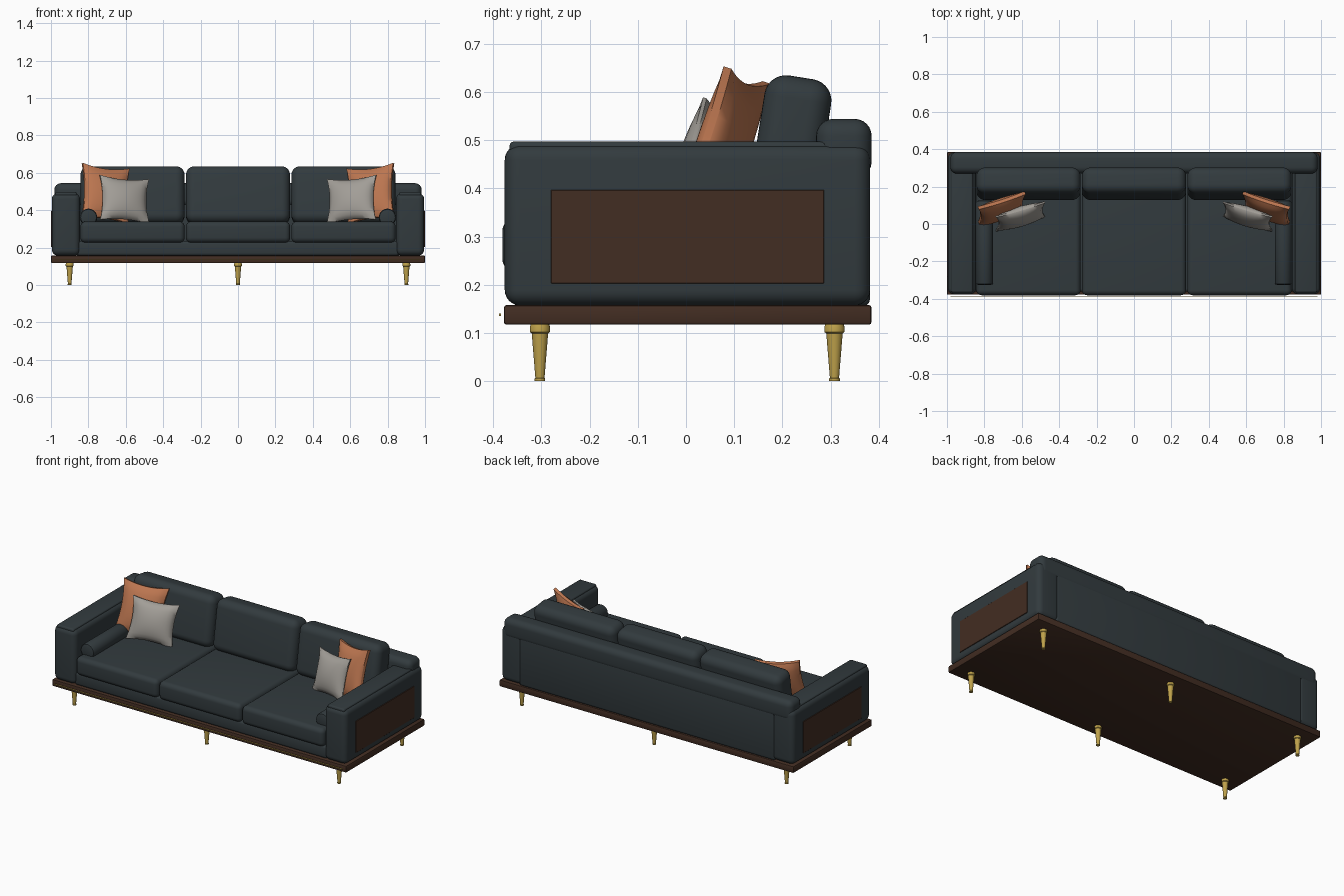
import bpy, bmesh, math
from mathutils import Matrix, Vector

if "Cube" in bpy.data.objects:
    bpy.data.objects.remove(bpy.data.objects["Cube"])


def material(name, rgb):
    m = bpy.data.materials.new(name)
    m.diffuse_color = (*rgb, 1)
    m.use_nodes = True
    m.node_tree.nodes["Principled BSDF"].inputs["Base Color"].default_value = m.diffuse_color
    return m


FABRIC = material("dark_fabric", (0.032, 0.043, 0.048))
WOOD = material("walnut", (0.055, 0.026, 0.016))
BRASS = material("brass", (0.52, 0.36, 0.07))
RUST = material("rust_fabric", (0.50, 0.18, 0.08))
GREY = material("light_fabric", (0.36, 0.34, 0.31))


def finish(bm, name, mat, angle=35):
    bmesh.ops.recalc_face_normals(bm, faces=bm.faces)
    me = bpy.data.meshes.new(name)
    bm.to_mesh(me)
    bm.free()
    me.materials.append(mat)
    ob = bpy.data.objects.new(name, me)
    bpy.context.collection.objects.link(ob)
    bpy.ops.object.select_all(action='DESELECT')
    ob.select_set(True)
    bpy.context.view_layer.objects.active = ob
    bpy.ops.object.shade_smooth_by_angle(angle=math.radians(angle))
    return ob


def box(name, x, y, z, mat, r=0.0, seg=5):
    """Rounded box from (min, max) ranges, origin at its centre."""
    bm = bmesh.new()
    bmesh.ops.create_cube(bm, size=1)
    bmesh.ops.scale(bm, vec=(x[1] - x[0], y[1] - y[0], z[1] - z[0]), verts=bm.verts)
    if r:
        bmesh.ops.bevel(bm, geom=bm.edges[:], offset=r, segments=seg, profile=0.5, affect='EDGES')
    ob = finish(bm, name, mat)
    ob.location = (sum(x) / 2, sum(y) / 2, sum(z) / 2)
    return ob


def lathe(name, profile, mat, seg=24):
    """Spin (radius, height) points around z; both ends are closed."""
    bm = bmesh.new()
    rings = [[bm.verts.new((r * math.cos(2 * math.pi * i / seg), r * math.sin(2 * math.pi * i / seg), h))
              for i in range(seg)] for r, h in profile]
    for a, b in zip(rings, rings[1:]):
        for i in range(seg):
            j = (i + 1) % seg
            bm.faces.new((a[i], a[j], b[j], b[i]))
    bm.faces.new(rings[0])
    bm.faces.new(rings[-1])
    return finish(bm, name, mat)


def pillow(name, w, h, bulge, edge, loc, yaw, tilt, roll, mat):
    """Square pillow with pinched sides and pointed corners."""
    bm = bmesh.new()
    bmesh.ops.create_cube(bm, size=2)
    bmesh.ops.subdivide_edges(bm, edges=bm.edges[:], cuts=11, use_grid_fill=True)
    for v in bm.verts:
        u, t, k = v.co
        puff = edge + bulge * ((1 - u * u) * (1 - k * k)) ** 0.6
        v.co = (u * w / 2 * (1 - 0.12 * (1 - k * k)), t * puff,
                k * h / 2 * (1 - 0.12 * (1 - u * u)))
    ob = finish(bm, name, mat, 50)
    rot = (Matrix.Rotation(math.radians(yaw), 4, 'Z') @ Matrix.Rotation(math.radians(-tilt), 4, 'X')
           @ Matrix.Rotation(math.radians(roll), 4, 'Y'))
    ob.matrix_world = Matrix.Translation(Vector(loc)) @ rot
    return ob


# Wooden plinth with brass front strip
box("plinth", (-1, 1), (-0.378, 0.385), (0.117, 0.158), WOOD, 0.006, 2)
box("front_trim_strip", (-0.98, 0.98), (-0.388, -0.384), (0.135, 0.14), BRASS)

# Six tapered legs with collars and foot caps
LEG = [(0.011, 0), (0.011, 0.005), (0.0095, 0.007), (0.017, 0.099),
       (0.021, 0.102), (0.021, 0.112), (0.019, 0.118)]
for x in (-0.9, 0, 0.9):
    for y, side in ((-0.303, "front"), (0.308, "back")):
        lathe(f"{side}_leg", LEG, BRASS).location = (x, y, 0)

# Seat frame, back frame and padded back rail
box("seat_frame", (-0.86, 0.86), (-0.362, 0.30), (0.156, 0.235), FABRIC, 0.015, 3)
box("back_frame", (-0.87, 0.87), (0.28, 0.382), (0.156, 0.50), FABRIC, 0.015, 3)
box("back_rail", (-0.982, 0.982), (0.27, 0.385), (0.42, 0.544), FABRIC, 0.035, 6)

# Arms, arm pads, wooden side panels and bolsters
for s, side in ((-1, "left"), (1, "right")):
    def rng(a, b):
        return tuple(sorted((s * a, s * b)))
    box(f"{side}_arm", rng(0.845, 0.995), (-0.376, 0.382), (0.157, 0.491), FABRIC, 0.032, 6)
    box(f"{side}_arm_pad", rng(0.862, 0.978), (-0.366, 0.36), (0.47, 0.497), FABRIC, 0.009, 3)
    box(f"{side}_side_panel", rng(0.985, 0.999), (-0.28, 0.286), (0.203, 0.397), WOOD, 0.001, 1)
    bolster = lathe(f"{side}_bolster", [(0.034, 0), (0.042, 0.003), (0.046, 0.011), (0.046, 0.439),
                                        (0.042, 0.447), (0.034, 0.45)], FABRIC, 32)
    bolster.rotation_euler.x = math.radians(-90)
    bolster.location = (s * 0.799, -0.325, 0.362)
    # Scatter pillows
    pillow(f"{side}_rust_pillow", 0.265, 0.31, 0.035, 0.009,
           (s * 0.71, 0.078, 0.488), -20 * s, 17, -7 * s, RUST)
    pillow(f"{side}_grey_pillow", 0.275, 0.25, 0.042, 0.004,
           (s * 0.607, 0.04, 0.457), -18 * s, 17, -5 * s, GREY)

# Three seat cushions and three reclined back cushions
for i, x in enumerate((-0.564, 0, 0.564)):
    box(f"seat_cushion_{i + 1}", (x - 0.279, x + 0.279), (-0.381, 0.26), (0.226, 0.339), FABRIC, 0.028, 6)
    back = box(f"back_cushion_{i + 1}", (x - 0.278, x + 0.278), (0.145, 0.285), (0.325, 0.632), FABRIC, 0.045, 7)
    back.rotation_euler.x = math.radians(-9)
